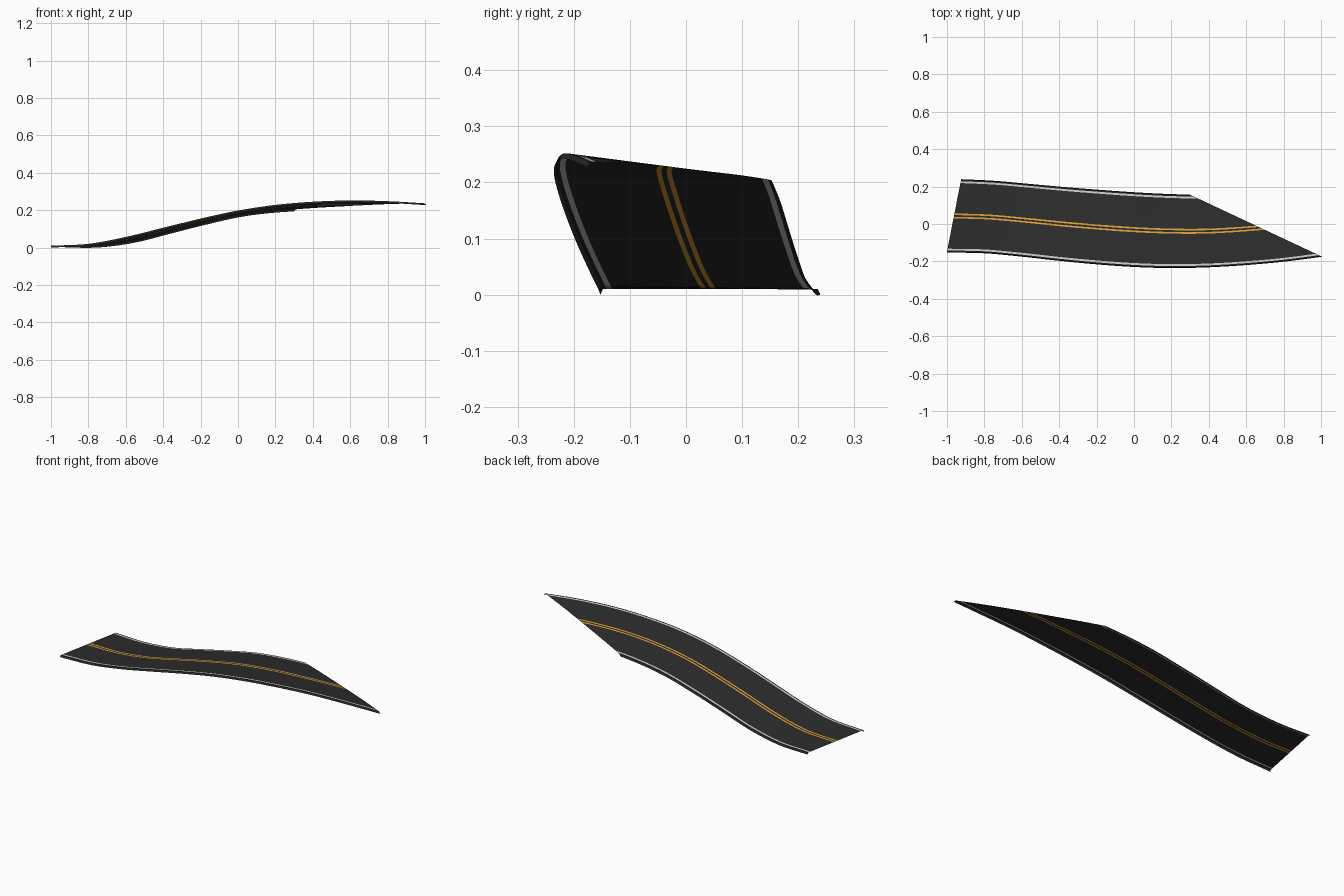
import bpy, bmesh
from mathutils import Vector

if "Cube" in bpy.data.objects:
    bpy.data.objects.remove(bpy.data.objects["Cube"])

# Road edges as matching (x, y, z) stations; the far end is trimmed obliquely later
FRONT = [(-1, -.148, .01), (-.8, -.152, .02), (-.6, -.170, .057), (-.4, -.192, .106),
         (-.2, -.211, .155), (0, -.225, .198), (.2, -.231, .228), (.4, -.227, .245),
         (.6, -.215, .252), (.8, -.197, .248), (1.01, -.170, .236)]
BACK = [(-.925, .235, .01), (-.74, .226, .011), (-.55, .209, .037), (-.36, .192, .085),
        (-.17, .177, .133), (.02, .164, .175), (.21, .155, .198), (.4, .152, .207),
        (.6, .163, .204), (.8, .182, .198), (1.01, .21, .19)]
STEPS = 80
SKIRT = .01


def spline(pts, t):
    """Smooth curve through the stations, t in 0..1."""
    p = [Vector(q) for q in pts]
    p = [2 * p[0] - p[1]] + p + [2 * p[-1] - p[-2]]
    f = t * (len(pts) - 1)
    i = min(int(f), len(pts) - 2)
    u = f - i
    a, b, c, d = p[i:i + 4]
    return b + .5 * u * (c - a + u * (2 * a - 5 * b + 4 * c - d + u * (3 * (b - c) + d - a)))


def surface(t, v):
    """Point on the road: v = 0 front edge, 1 back edge."""
    return spline(FRONT, t).lerp(spline(BACK, t), v)


def skirt(t, v):
    """Small sloping lip hanging from an edge: v = -1 front, 2 back."""
    return surface(t, -.012 if v < 0 else 1.012) - Vector((0, 0, SKIRT))


def material(name, rgb):
    m = bpy.data.materials.new(name)
    m.diffuse_color = (*rgb, 1)
    m.use_nodes = True
    m.node_tree.nodes["Principled BSDF"].inputs["Base Color"].default_value = m.diffuse_color
    return m


def band(name, ranges, mat):
    """Lengthwise strips of the road surface, trimmed at the oblique end."""
    bm = bmesh.new()
    for v0, v1 in ranges:
        n = max(1, round((v1 - v0) / .08)) if 0 <= v0 and v1 <= 1 else 1
        rows = []
        for i in range(STEPS + 1):
            t = i / STEPS
            vs = [v0 + (v1 - v0) * j / n for j in range(n + 1)]
            rows.append([bm.verts.new(surface(t, v) if 0 <= v <= 1 else skirt(t, v)) for v in vs])
        for a, b in zip(rows, rows[1:]):
            for j in range(n):
                bm.faces.new((a[j], b[j], b[j + 1], a[j + 1]))
    bmesh.ops.remove_doubles(bm, verts=bm.verts, dist=1e-5)
    bmesh.ops.bisect_plane(bm, geom=bm.verts[:] + bm.edges[:] + bm.faces[:],
                           plane_co=(.305, .154, 0), plane_no=(.326, .695, 0), clear_outer=True)
    me = bpy.data.meshes.new(name)
    bm.to_mesh(me)
    bm.free()
    me.materials.append(mat)
    ob = bpy.data.objects.new(name, me)
    bpy.context.collection.objects.link(ob)
    bpy.ops.object.select_all(action='DESELECT')
    ob.select_set(True)
    bpy.context.view_layer.objects.active = ob
    bpy.ops.object.shade_smooth_by_angle(angle=.5)


asphalt = material("asphalt", (.025, .025, .025))
white = material("white_paint", (.55, .55, .55))
yellow = material("yellow_paint", (.75, .36, .04))

# Road deck between the painted lines, and the edge lips
band("road_deck", [(0, .016), (.042, .465), (.488, .512), (.535, .958), (.984, 1)], asphalt)
band("edge_lips", [(-1, 0), (1, 2)], asphalt)

# Painted lines
band("front_edge_line", [(.016, .042)], white)
band("back_edge_line", [(.958, .984)], white)
band("centre_lines", [(.465, .488), (.512, .535)], yellow)
